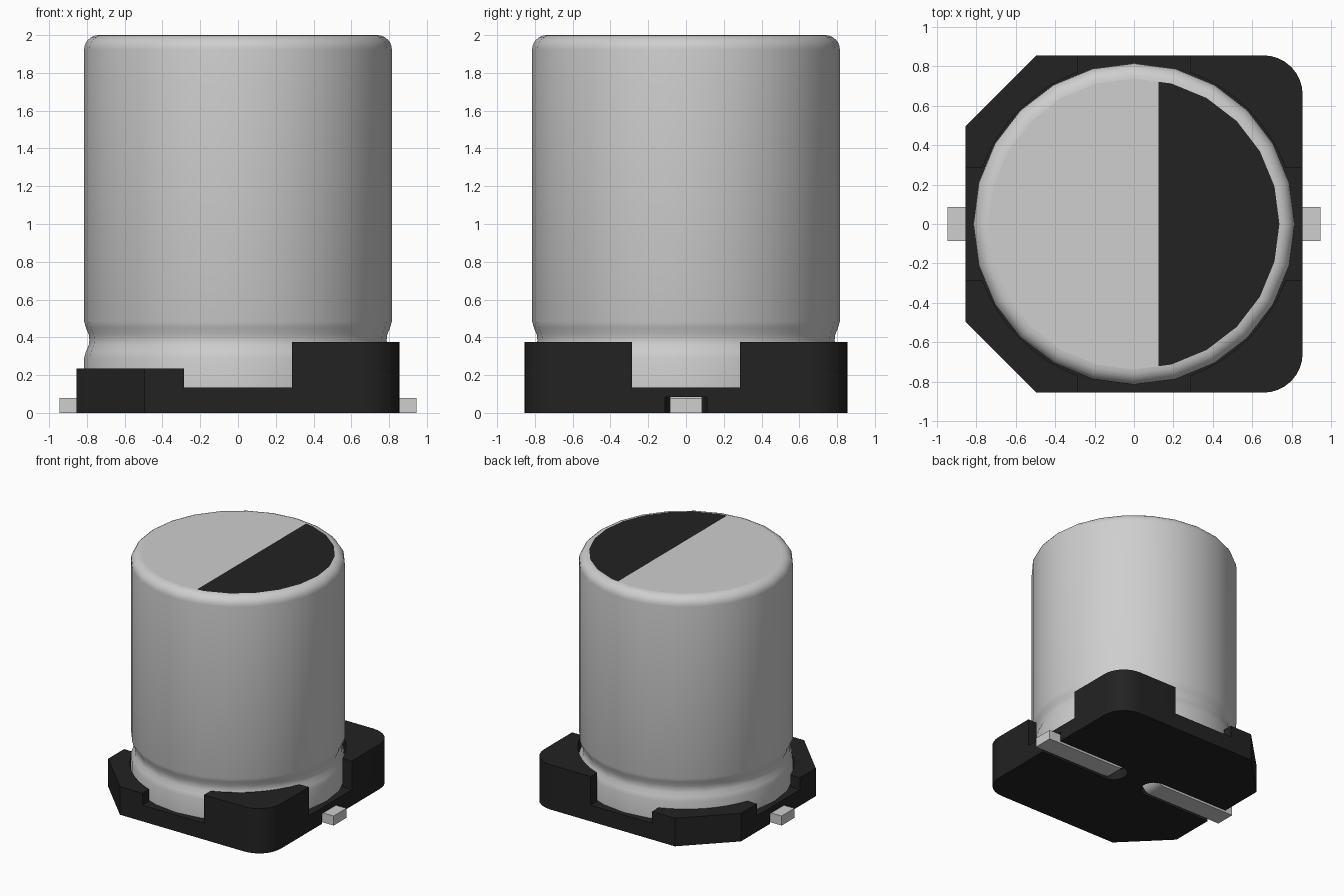
import bpy, bmesh
from math import sin, cos, pi, radians, asin, acos

if "Cube" in bpy.data.objects:
    bpy.data.objects.remove(bpy.data.objects["Cube"])


def material(name, rgb):
    m = bpy.data.materials.new(name)
    m.diffuse_color = (*rgb, 1)
    m.use_nodes = True
    m.node_tree.nodes["Principled BSDF"].inputs["Base Color"].default_value = m.diffuse_color
    return m


METAL = material("light metal", (0.62, 0.62, 0.62))
BLACK = material("black plastic", (0.016, 0.016, 0.016))


def finish(bm, name, mats):
    bmesh.ops.recalc_face_normals(bm, faces=bm.faces)
    me = bpy.data.meshes.new(name)
    bm.to_mesh(me)
    bm.free()
    for m in mats:
        me.materials.append(m)
    ob = bpy.data.objects.new(name, me)
    bpy.context.collection.objects.link(ob)
    return ob


def smooth(ob):
    bpy.ops.object.select_all(action='DESELECT')
    ob.select_set(True)
    bpy.context.view_layer.objects.active = ob
    bpy.ops.object.shade_smooth_by_angle(angle=radians(30))


def prism(name, pts, direction, mat):
    """Extrude a closed 3D outline along a direction."""
    bm = bmesh.new()
    f = bm.faces.new([bm.verts.new(p) for p in pts])
    r = bmesh.ops.extrude_face_region(bm, geom=[f])
    new = [g for g in r["geom"] if isinstance(g, bmesh.types.BMVert)]
    bmesh.ops.translate(bm, verts=new, vec=direction)
    return finish(bm, name, [mat])


def arc(cx, cy, r, a0, a1, n):
    return [(cx + r * cos(a0 + (a1 - a0) * i / n), cy + r * sin(a0 + (a1 - a0) * i / n))
            for i in range(n + 1)]


# --- base plate with rounded right corners and chamfered left corners ---
H, C, R, W = 0.855, 0.495, 0.2, 0.285
round_corner = arc(H - R, H - R, R, 0, pi / 2, 8)     # from +x side to +y side
chamfer = [(-C, H), (-H, C)]
upper = round_corner + chamfer
outline = upper + [(x, -y) for x, y in reversed(upper)]
plate = prism("base_plate", [(x, y, 0) for x, y in outline], (0, 0, 0.135), BLACK)

# --- corner walls hugging the can ---
RI = 0.82
a = asin(W / RI)
inner = arc(0, 0, RI, pi / 2 - a, a, 8)
walls = {
    "tall_corner": (1, [(H, W)] + round_corner + [(W, H)] + inner, 0.375),
    "low_corner": (-1, [(H, W), (H, C), (C, H), (W, H)] + inner, 0.235),
}
for name, (sx, pts, top) in walls.items():
    for sy, tag in ((-1, "front"), (1, "back")):
        smooth(prism(f"{name}_{tag}", [(sx * x, sy * y, 0.135) for x, y in pts],
                     (0, 0, top - 0.135), BLACK))

# --- leads bent up into the base, with slots cut in the plate ---
slot = [(1.0, 0.11)] + arc(0.21, 0, 0.11, pi / 2, 3 * pi / 2, 12) + [(1.0, -0.11)]
lead = ([(0.945, 0.08), (0.945, 0)] + arc(0.24, 0.09, 0.09, 1.5 * pi, pi, 6)
        + [(0.15, 0.12), (0.23, 0.12), (0.23, 0.08)])
for s, tag in ((1, "right"), (-1, "left")):
    cutter = prism(f"slot_cutter_{tag}", [(s * x, y, -0.1) for x, y in slot],
                   (0, 0, 0.185), BLACK)
    cutter.hide_render = True
    cutter.hide_set(True)
    mod = plate.modifiers.new(f"slot_{tag}", 'BOOLEAN')
    mod.operation = 'DIFFERENCE'
    mod.solver = 'EXACT'
    mod.object = cutter
    smooth(prism(f"lead_{tag}", [(s * x, -0.085, z) for x, z in lead],
                 (0, 0.17, 0), METAL))
smooth(plate)

# --- can: lathed profile with a crimp groove and rounded top edge ---
N, RC = 24, 0.815
profile = [(RC, 0.13), (RC, 0.29), (0.805, 0.325), (0.79, 0.36), (0.787, 0.385),
           (0.79, 0.415), (0.805, 0.45), (RC, 0.485)]
profile += arc(RC - 0.078, 2 - 0.078, 0.078, 0, pi / 2, 6)
bm = bmesh.new()
rings = [[bm.verts.new((r * cos(2 * pi * i / N), r * sin(2 * pi * i / N), z))
          for i in range(N)] for r, z in profile]
for lo, hi in zip(rings, rings[1:]):
    for i in range(N):
        j = (i + 1) % N
        bm.faces.new((lo[i], lo[j], hi[j], hi[i])).smooth = True
bm.faces.new(rings[0])
cap = bm.faces.new(rings[-1])
# polarity mark: split the top disc and blacken its right part
bmesh.ops.bisect_plane(bm, geom=[cap] + list(cap.edges) + list(cap.verts),
                       plane_co=(0.125, 0, 0), plane_no=(1, 0, 0))
for f in bm.faces:
    if all(v.co.z > 1.999 for v in f.verts) and f.calc_center_median().x > 0.125:
        f.material_index = 1
finish(bm, "can", [METAL, BLACK])
